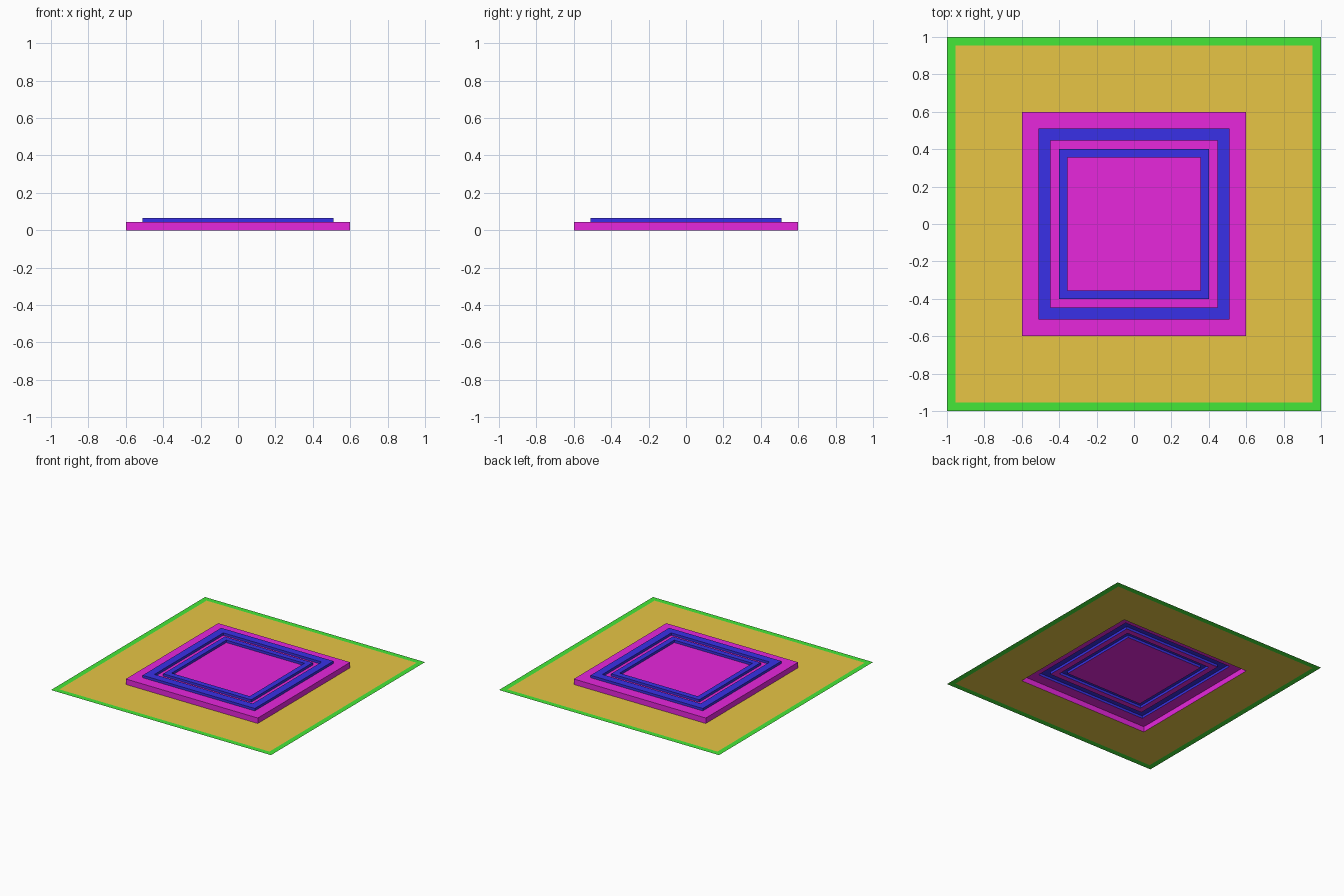
import bpy
import bmesh

cube = bpy.data.objects.get("Cube")
if cube:
    bpy.data.objects.remove(cube, do_unlink=True)


def make_material(name, rgb):
    mat = bpy.data.materials.new(name)
    mat.use_nodes = True
    colour = (*rgb, 1.0)
    mat.diffuse_color = colour
    mat.node_tree.nodes["Principled BSDF"].inputs["Base Color"].default_value = colour
    return mat


green = make_material("green", (0.06, 0.8, 0.04))
ochre = make_material("ochre", (0.8, 0.56, 0.06))
magenta = make_material("magenta", (0.8, 0.02, 0.72))
blue = make_material("blue", (0.04, 0.03, 0.8))


def square_bands(name, mat, profile, capped=False):
    """Open sheet through concentric squares, given outside-in as (half size, z)."""
    bm = bmesh.new()
    rings = []
    for h, z in profile:
        corners = ((-h, -h), (h, -h), (h, h), (-h, h))
        rings.append([bm.verts.new((x, y, z)) for x, y in corners])
    for outer, inner in zip(rings, rings[1:]):
        for i in range(4):
            j = (i + 1) % 4
            bm.faces.new((outer[i], outer[j], inner[j], inner[i]))
    if capped:
        bm.faces.new(rings[-1])
    mesh = bpy.data.meshes.new(name)
    bm.to_mesh(mesh)
    bm.free()
    mesh.materials.append(mat)
    obj = bpy.data.objects.new(name, mesh)
    bpy.context.collection.objects.link(obj)


STEP = 0.045   # raised platform
RIDGE = 0.065  # top of the ridges


def ridge(name, outer, inner):
    """Hollow square ridge standing on the platform, open underneath."""
    square_bands(name, blue, [(outer, STEP), (outer, RIDGE), (inner, RIDGE), (inner, STEP)])


# Flat ground sheet with its border
square_bands("ground_border", green, [(1.0, 0), (0.955, 0)])
square_bands("ground_sheet", ochre, [(0.955, 0), (0.6, 0)])

# Hollow platform, in pieces between the ridges
square_bands("platform_edge", magenta, [(0.6, 0), (0.6, STEP), (0.51, STEP)])
square_bands("platform_gap", magenta, [(0.447, STEP), (0.4, STEP)])
square_bands("platform_centre", magenta, [(0.355, STEP)], capped=True)

# Two concentric ridges
ridge("outer_ridge", 0.51, 0.447)
ridge("inner_ridge", 0.4, 0.355)
